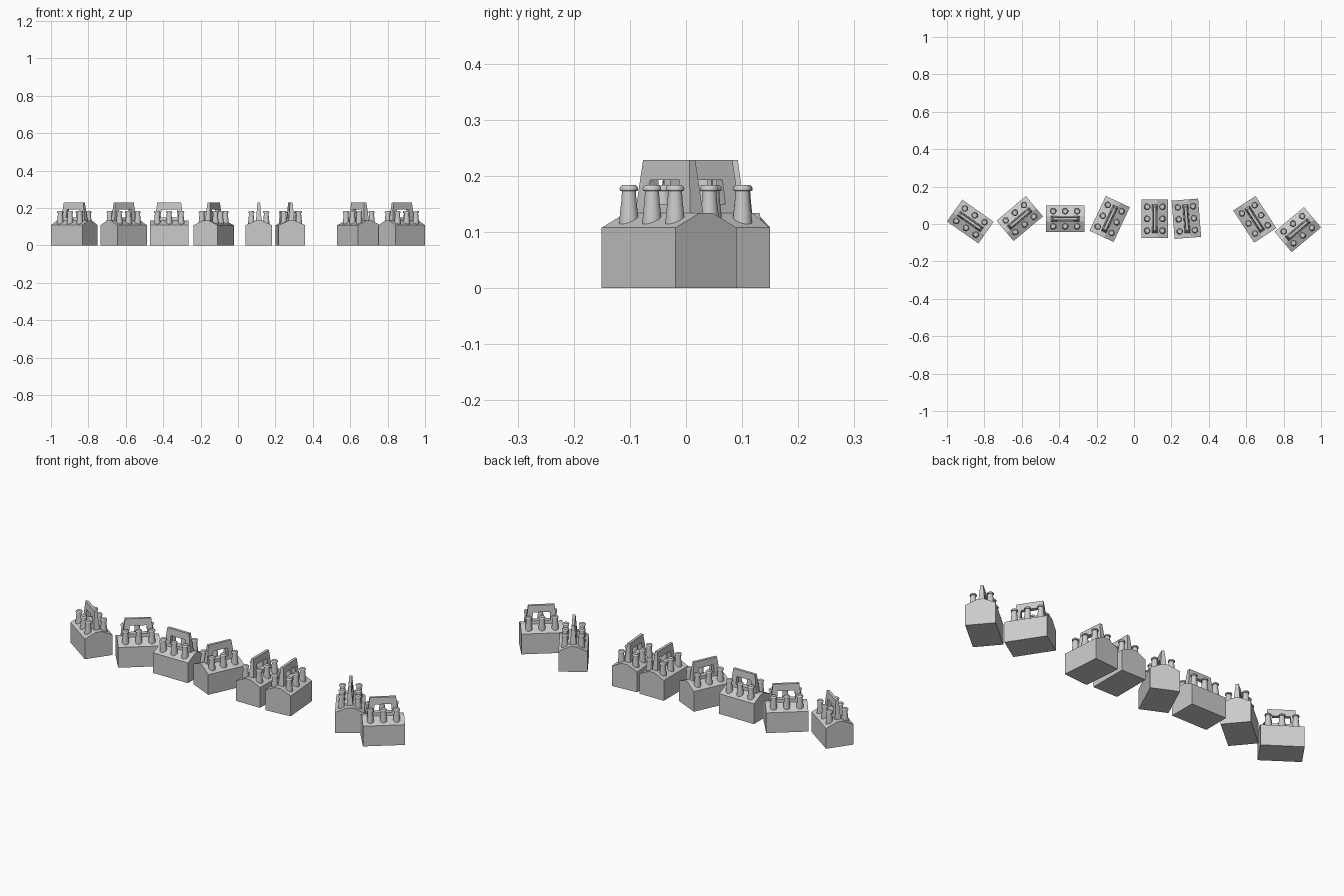
import bpy, bmesh, math

if "Cube" in bpy.data.objects:
    bpy.data.objects.remove(bpy.data.objects["Cube"])

L, W = 0.205, 0.142          # carton length and width


def finish(bm, name):
    bmesh.ops.remove_doubles(bm, verts=bm.verts, dist=1e-6)
    bmesh.ops.recalc_face_normals(bm, faces=bm.faces)
    me = bpy.data.meshes.new(name)
    bm.to_mesh(me)
    bm.free()
    return me


def carton_mesh():
    # gabled box: end profile extruded along its length
    profile = [(-W/2, 0), (W/2, 0), (W/2, .108), (.015, .134), (-.015, .134), (-W/2, .108)]
    bm = bmesh.new()
    face = bm.faces.new([bm.verts.new((-L/2, y, z)) for y, z in profile])
    ext = bmesh.ops.extrude_face_region(bm, geom=[face], use_keep_orig=True)
    moved = [g for g in ext["geom"] if isinstance(g, bmesh.types.BMVert)]
    bmesh.ops.translate(bm, verts=moved, vec=(L, 0, 0))
    return finish(bm, "carton")


def handle_mesh():
    # tapered panel with a grip opening
    outer = [(-.077, .128), (.077, .128), (.064, .229), (-.064, .229)]
    inner = [(-.045, .15), (.045, .15), (.041, .193), (-.041, .193)]

    def thick(z):
        return .0155 - (z - .128) / .101 * .0085

    bm = bmesh.new()

    def ring(points, side):
        return [bm.verts.new((x, side * thick(z), z)) for x, z in points]

    rings = [ring(outer, 1), ring(inner, 1), ring(inner, -1), ring(outer, -1)]
    for k in range(4):
        a, b = rings[k], rings[(k + 1) % 4]
        for i in range(4):
            j = (i + 1) % 4
            bm.faces.new((a[i], a[j], b[j], b[i]))
    return finish(bm, "handle")


def bottles_mesh(segments=18):
    # six lathed bottle necks with crown caps, in a 3 x 2 layout
    profile = [(.018, .09), (.0175, .118), (.016, .135), (.0138, .155), (.0125, .173),
               (.0162, .174), (.0168, .178), (.0155, .181), (.012, .184)]
    bm = bmesh.new()
    for cx in (-.064, 0, .064):
        for cy in (-.04, .04):
            rings = []
            for r, z in profile:
                rings.append([bm.verts.new((cx + r * math.cos(2 * math.pi * i / segments),
                                            cy + r * math.sin(2 * math.pi * i / segments), z))
                              for i in range(segments)])
            for a, b in zip(rings, rings[1:]):
                for i in range(segments):
                    j = (i + 1) % segments
                    bm.faces.new((a[i], a[j], b[j], b[i]))
            bm.faces.new(rings[0])
            bm.faces.new(rings[-1])
    me = finish(bm, "bottles")
    me.polygons.foreach_set("use_smooth", [True] * len(me.polygons))
    me.set_sharp_from_angle(angle=math.radians(35))
    return me


parts = {"carton": carton_mesh(), "handle": handle_mesh(), "bottles": bottles_mesh()}

# x, y and turn in degrees of each six-pack in the row
packs = [(-.875, .013, -35), (-.611, .029, 40), (-.368, .028, 0), (-.13, .027, 65),
         (.111, .028, 90), (.28, .028, 94.5), (.646, .025, -57), (.876, -.03, 40)]

for n, (x, y, turn) in enumerate(packs, 1):
    for name, me in parts.items():
        ob = bpy.data.objects.new(f"{name}_{n}", me)
        ob.location = (x, y, 0)
        ob.rotation_euler = (0, 0, math.radians(turn))
        bpy.context.collection.objects.link(ob)
